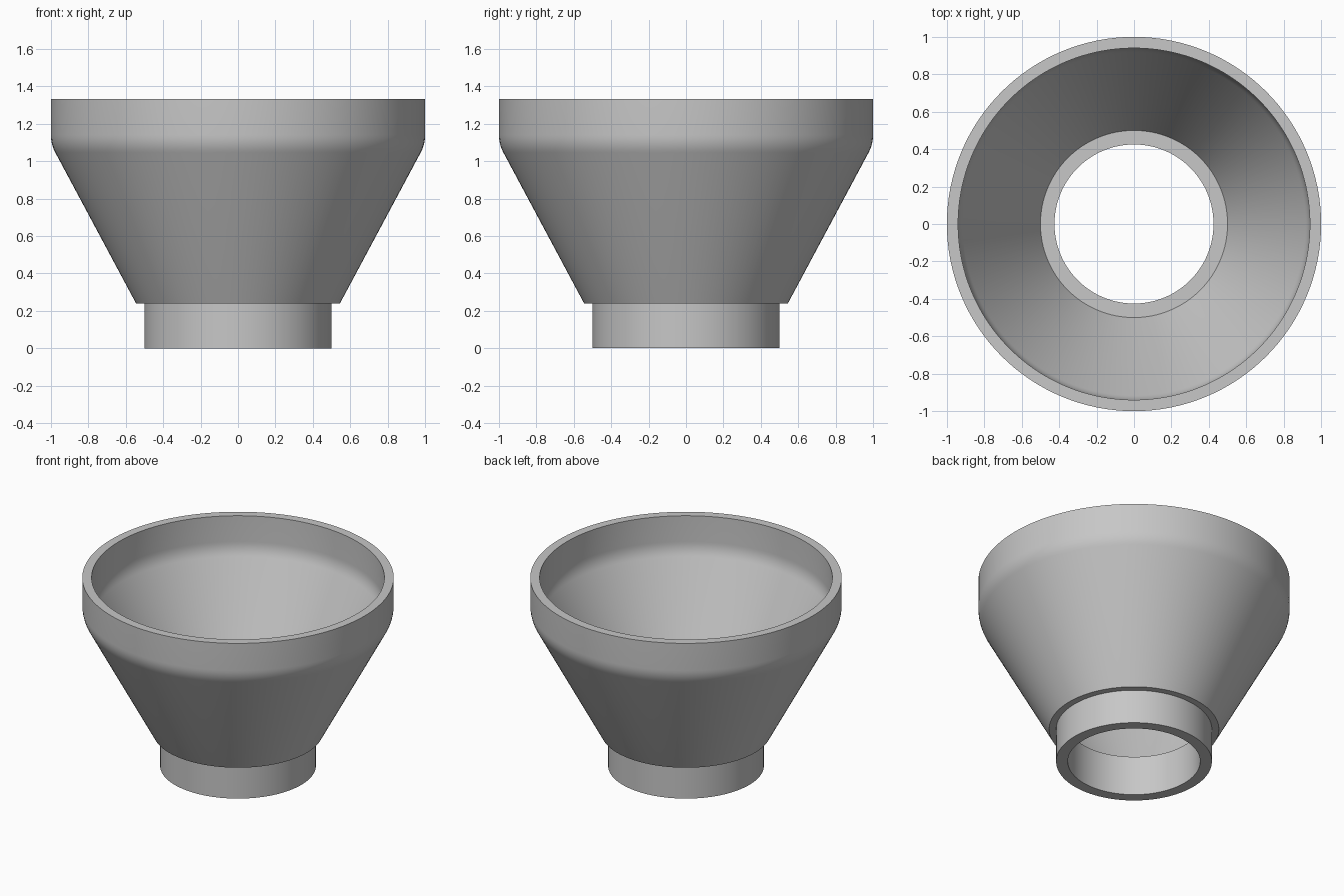
import bpy
import bmesh
from math import pi
from mathutils import Vector

SEGMENTS = 128

cube = bpy.data.objects.get("Cube")
if cube:
    bpy.data.objects.remove(cube, do_unlink=True)


def rounded(before, corner, after, reach=0.05, steps=6):
    """Points that round a profile corner between its two neighbours."""
    c = Vector(corner)
    a = c + (Vector(before) - c).normalized() * reach
    b = c + (Vector(after) - c).normalized() * reach
    curve = []
    for i in range(steps + 1):
        t = i / steps
        curve.append(tuple(a * (1 - t) ** 2 + c * 2 * t * (1 - t) + b * t ** 2))
    return curve


def lathe(name, profile, material):
    """Spin a closed (radius, height) profile around the z axis."""
    bm = bmesh.new()
    verts = [bm.verts.new((r, 0, z)) for r, z in profile]
    edges = [bm.edges.new((v, verts[i - 1])) for i, v in enumerate(verts)]
    bmesh.ops.spin(bm, geom=verts + edges, cent=(0, 0, 0), axis=(0, 0, 1),
                   angle=2 * pi, steps=SEGMENTS, use_duplicate=False)
    bmesh.ops.remove_doubles(bm, verts=bm.verts, dist=0.0001)
    bmesh.ops.recalc_face_normals(bm, faces=bm.faces)
    mesh = bpy.data.meshes.new(name)
    bm.to_mesh(mesh)
    bm.free()
    mesh.materials.append(material)
    obj = bpy.data.objects.new(name, mesh)
    bpy.context.collection.objects.link(obj)
    bpy.ops.object.select_all(action="DESELECT")
    obj.select_set(True)
    bpy.context.view_layer.objects.active = obj
    bpy.ops.object.shade_smooth_by_angle(angle=pi / 9)
    return obj


grey = bpy.data.materials.new("light grey")
grey.use_nodes = True
grey.diffuse_color = (0.57, 0.57, 0.57, 1)
grey.node_tree.nodes["Principled BSDF"].inputs["Base Color"].default_value = grey.diffuse_color

# Outer wall: spout, step, cone, rounded shoulder, rim
spout_step = [(0.425, 0), (0.5, 0), (0.5, 0.24)]
cone_foot, shoulder, rim = (0.545, 0.24), (1, 1.09), (1, 1.333)
outer = spout_step + [cone_foot] + rounded(cone_foot, shoulder, rim) + [rim]

# Inner wall: rim, rounded shoulder, cone, ledge above the spout bore
inner_rim, inner_shoulder, ledge = (0.94, 1.333), (0.94, 1.1), (0.5, 0.28)
inner = [inner_rim] + rounded(inner_rim, inner_shoulder, ledge) + [ledge, (0.425, 0.28)]

lathe("funnel", outer + inner, grey)
